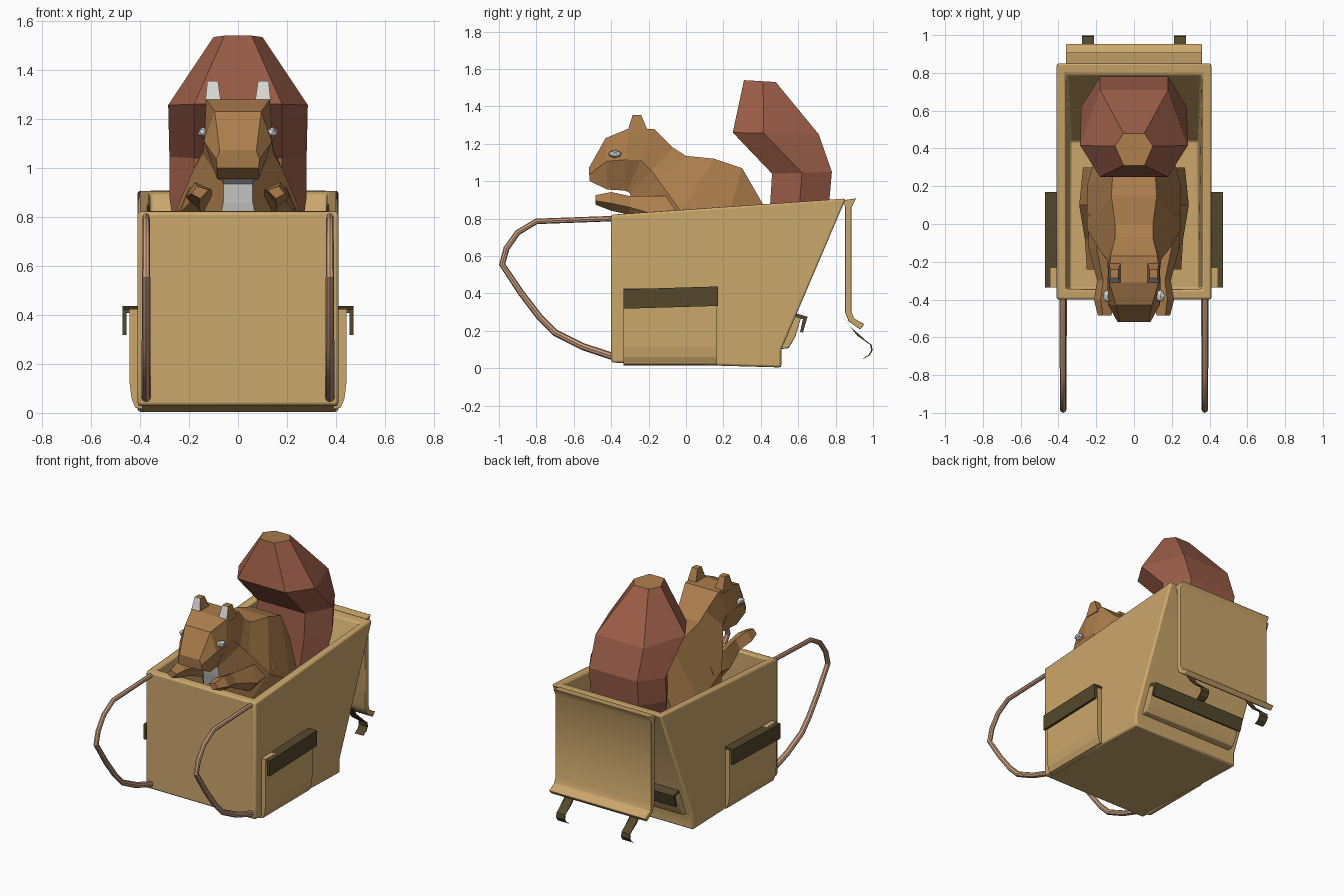
import bpy, bmesh, math
from mathutils import Vector

if "Cube" in bpy.data.objects:
    bpy.data.objects.remove(bpy.data.objects["Cube"])


def material(name, rgb):
    m = bpy.data.materials.new(name)
    m.diffuse_color = (*rgb, 1)
    m.use_nodes = True
    m.node_tree.nodes["Principled BSDF"].inputs["Base Color"].default_value = m.diffuse_color
    return m


TAN = material("tan canvas", (0.60, 0.385, 0.15))
DARK = material("dark trim", (0.09, 0.065, 0.026))
STRAP = material("strap leather", (0.60, 0.35, 0.22))
FUR = material("brown fur", (0.41, 0.205, 0.073))
TAIL = material("red brown fur", (0.33, 0.11, 0.065))
PALE = material("pale fur", (0.68, 0.68, 0.66))


def finish(bm, name, mats, rule=None):
    bmesh.ops.recalc_face_normals(bm, faces=bm.faces[:])
    bm.normal_update()
    if rule:
        for f in bm.faces:
            f.material_index = int(rule(f.calc_center_median(), f.normal))
    me = bpy.data.meshes.new(name)
    bm.to_mesh(me)
    bm.free()
    for m in mats:
        me.materials.append(m)
    ob = bpy.data.objects.new(name, me)
    bpy.context.collection.objects.link(ob)
    return ob


def loft(name, rings, mats, rule=None):
    """Bridge rings of equal point count and cap both ends."""
    bm = bmesh.new()
    vs = [[bm.verts.new(p) for p in r] for r in rings]
    n = len(vs[0])
    for a, b in zip(vs, vs[1:]):
        for i in range(n):
            bm.faces.new((a[i], a[(i + 1) % n], b[(i + 1) % n], b[i]))
    bm.faces.new(vs[0])
    bm.faces.new(vs[-1][::-1])
    return finish(bm, name, mats, rule)


def hexagon(a, b, wa, wm, wb, t=0.5):
    """Six-sided ring between points a and b (y, z) with three half widths."""
    m = [a[i] + (b[i] - a[i]) * t for i in (0, 1)]
    return [(-wa, *a), (wa, *a), (wm, *m), (wb, *b), (-wb, *b), (-wm, *m)]


def prism_x(name, yz, x0, x1, mat):
    return loft(name, [[(x, y, z) for y, z in yz] for x in (x0, x1)], [mat])


def prism_y(name, xz, y0, y1, mat, lift=0):
    return loft(name, [[(x, y, z + dz) for x, z in xz]
                       for y, dz in ((y0, 0), (y1, lift))], [mat])


def bevel(ob, width, segments=2):
    m = ob.modifiers.new("soft edges", "BEVEL")
    m.width, m.segments = width, segments
    m.limit_method, m.angle_limit = "ANGLE", math.radians(35)
    bpy.context.view_layer.objects.active = ob
    ob.select_set(True)
    bpy.ops.object.shade_smooth_by_angle(angle=math.radians(35))
    ob.select_set(False)


def quad(x, y0, z0, y1, z1):
    return [(-x, y0, z0), (x, y0, z0), (x, y1, z1), (-x, y1, z1)]


# Open bag with a sloping back wall
bag = loft("bag", [quad(0.34, -0.345, 0.06, 0.44, 0.05), quad(0.36, -0.345, 0.825, 0.79, 0.90),
                   quad(0.41, -0.40, 0.82, 0.855, 0.908), quad(0.41, -0.40, 0.11, 0.51, 0.10),
                   quad(0.41, -0.40, 0.03, 0.51, 0.004)], [TAN])
bevel(bag, 0.012)

# Rear pocket, its dark flap and the hanging lid
pocket = prism_x("rear_pocket", [(0.50, 0.10), (0.55, 0.108), (0.585, 0.17), (0.615, 0.27),
                                 (0.57, 0.28)], -0.36, 0.36, TAN)
bevel(pocket, 0.006)
prism_x("rear_pocket_flap", [(0.58, 0.295), (0.65, 0.275), (0.625, 0.19), (0.61, 0.195),
                             (0.625, 0.262), (0.575, 0.275)], -0.36, 0.36, DARK)
lid = prism_x("hanging_lid", [(0.82, 0.895), (0.91, 0.908), (0.885, 0.86), (0.885, 0.30),
                              (0.90, 0.265), (0.955, 0.235), (0.93, 0.208), (0.87, 0.25),
                              (0.85, 0.30), (0.85, 0.87)], -0.36, 0.36, TAN)
bevel(lid, 0.004)

# Side pockets, flaps, shoulder straps and lid ties
ribbon = [(0.842, 0.275), (0.875, 0.225), (0.91, 0.18), (0.955, 0.155),
          (0.985, 0.125), (0.99, 0.095), (0.975, 0.07), (0.945, 0.052)]
ribbon += [(y + 0.006, z - 0.007) if i < 4 else (y + 0.008, z)
           for i, (y, z) in enumerate(ribbon)][::-1]
strap_path = [(-0.39, 0.80), (-0.80, 0.785), (-0.90, 0.725), (-0.96, 0.64), (-0.983, 0.555),
              (-0.88, 0.40), (-0.78, 0.27), (-0.70, 0.19), (-0.55, 0.115), (-0.39, 0.062)]
for s, side in ((-1, "left"), (1, "right")):
    p = prism_y("side_pocket_" + side, [(s * x, z) for x, z in (
        (0.39, 0.015), (0.42, 0.022), (0.435, 0.06), (0.442, 0.12), (0.442, 0.425),
        (0.39, 0.425))], -0.335, 0.165, TAN)
    prism_y("side_flap_" + side, [(s * x, z) for x, z in (
        (0.40, 0.422), (0.472, 0.422), (0.472, 0.318), (0.456, 0.318), (0.456, 0.408),
        (0.40, 0.408))], -0.335, 0.17, DARK, 0.015)
    prism_x("lid_tie_" + side, ribbon, s * 0.212, s * 0.275, DARK)
    cu = bpy.data.curves.new("shoulder_strap_" + side, "CURVE")
    cu.dimensions = "3D"
    cu.bevel_depth, cu.bevel_resolution, cu.use_fill_caps = 0.0145, 2, True
    sp = cu.splines.new("POLY")
    sp.points.add(len(strap_path) - 1)
    for i, (y, z) in enumerate(strap_path):
        sp.points[i].co = (s * 0.375, y, z, 1)
        sp.points[i].radius = 1 + 0.04 * i
    cu.materials.append(STRAP)
    ob = bpy.data.objects.new(cu.name, cu)
    bpy.context.collection.objects.link(ob)
    ob.select_set(True)
    bpy.context.view_layer.objects.active = ob
    bpy.ops.object.convert(target="MESH")
    bpy.ops.object.shade_smooth_by_angle(angle=math.radians(40))
    ob.select_set(False)

# Head and body, pale underneath
loft("squirrel_body", [
    hexagon((-0.52, 1.07), (-0.515, 1.0), 0.075, 0.088, 0.085),
    hexagon((-0.43, 1.23), (-0.42, 0.955), 0.095, 0.138, 0.085, 0.45),
    hexagon((-0.31, 1.28), (-0.33, 0.95), 0.13, 0.14, 0.07),
    hexagon((-0.17, 1.28), (-0.315, 0.945), 0.125, 0.138, 0.06),
    hexagon((-0.07, 1.18), (-0.30, 0.935), 0.10, 0.145, 0.06),
    hexagon((0.0, 1.135), (-0.285, 0.86), 0.10, 0.18, 0.06),
    hexagon((0.15, 1.12), (-0.20, 0.55), 0.12, 0.25, 0.12),
    hexagon((0.30, 1.07), (0.10, 0.35), 0.11, 0.25, 0.15),
    hexagon((0.41, 0.88), (0.34, 0.35), 0.10, 0.20, 0.13)],
    [FUR, PALE],
    lambda c, n: abs(c.x) < 0.01 and c.z < 0.96 and c.y < 0 and (n.z < -0.2 or n.y < -0.5))

# Bushy tail with a brown tip
loft("squirrel_tail", [
    hexagon((0.56, 0.38), (0.38, 0.42), 0.09, 0.16, 0.09),
    hexagon((0.65, 0.60), (0.43, 0.60), 0.15, 0.24, 0.15),
    hexagon((0.765, 0.88), (0.45, 0.88), 0.18, 0.28, 0.18),
    hexagon((0.78, 1.05), (0.46, 1.04), 0.18, 0.28, 0.18),
    hexagon((0.71, 1.25), (0.25, 1.26), 0.18, 0.285, 0.18, 0.64),
    hexagon((0.48, 1.53), (0.31, 1.54), 0.055, 0.10, 0.055, 0.4)],
    [TAIL, FUR], lambda c, n: c.z > 1.52)


def limb(name, stations, s):
    """Four-sided limb from (x, y, z, half width, half height) stations."""
    loft(name, [[(s * (x + dx * w), y, z + dz * h)
                 for dx, dz in ((-1, 0.4), (0.3, 1), (1, -0.2), (0, -1))]
                for x, y, z, w, h in stations], [FUR])


# Arms, legs, ears and eyes
for s, side in ((-1, "left"), (1, "right")):
    limb("arm_" + side, [(0.19, 0.05, 0.85, 0.05, 0.07), (0.18, -0.13, 0.83, 0.06, 0.09),
                         (0.15, -0.30, 0.87, 0.045, 0.05), (0.16, -0.40, 0.892, 0.052, 0.05),
                         (0.155, -0.485, 0.90, 0.036, 0.025)], s)
    limb("leg_" + side, [(0.20, 0.30, 0.45, 0.07, 0.12), (0.21, 0.10, 0.50, 0.08, 0.18),
                         (0.19, -0.08, 0.36, 0.07, 0.08), (0.19, -0.24, 0.33, 0.06, 0.04)], s)
    loft("ear_" + side, [
        [(s * x, y, z) for x, y in ((x0, y0), (x1, y0), (x1, y1), (x0, y1))]
        for x0, x1, y0, y1, z in ((0.068, 0.135, -0.315, -0.20, 1.26),
                                  (0.082, 0.125, -0.285, -0.24, 1.355))],
        [FUR, PALE], lambda c, n: n.y < -0.6)
    bm = bmesh.new()
    bmesh.ops.create_icosphere(bm, subdivisions=1, radius=1)
    for v in bm.verts:
        v.co = Vector((s * 0.14, -0.38, 1.145)) + Vector(
            (v.co.x * 0.026, v.co.y * 0.037, v.co.z * 0.022))
    finish(bm, "eye_" + side, [PALE])
